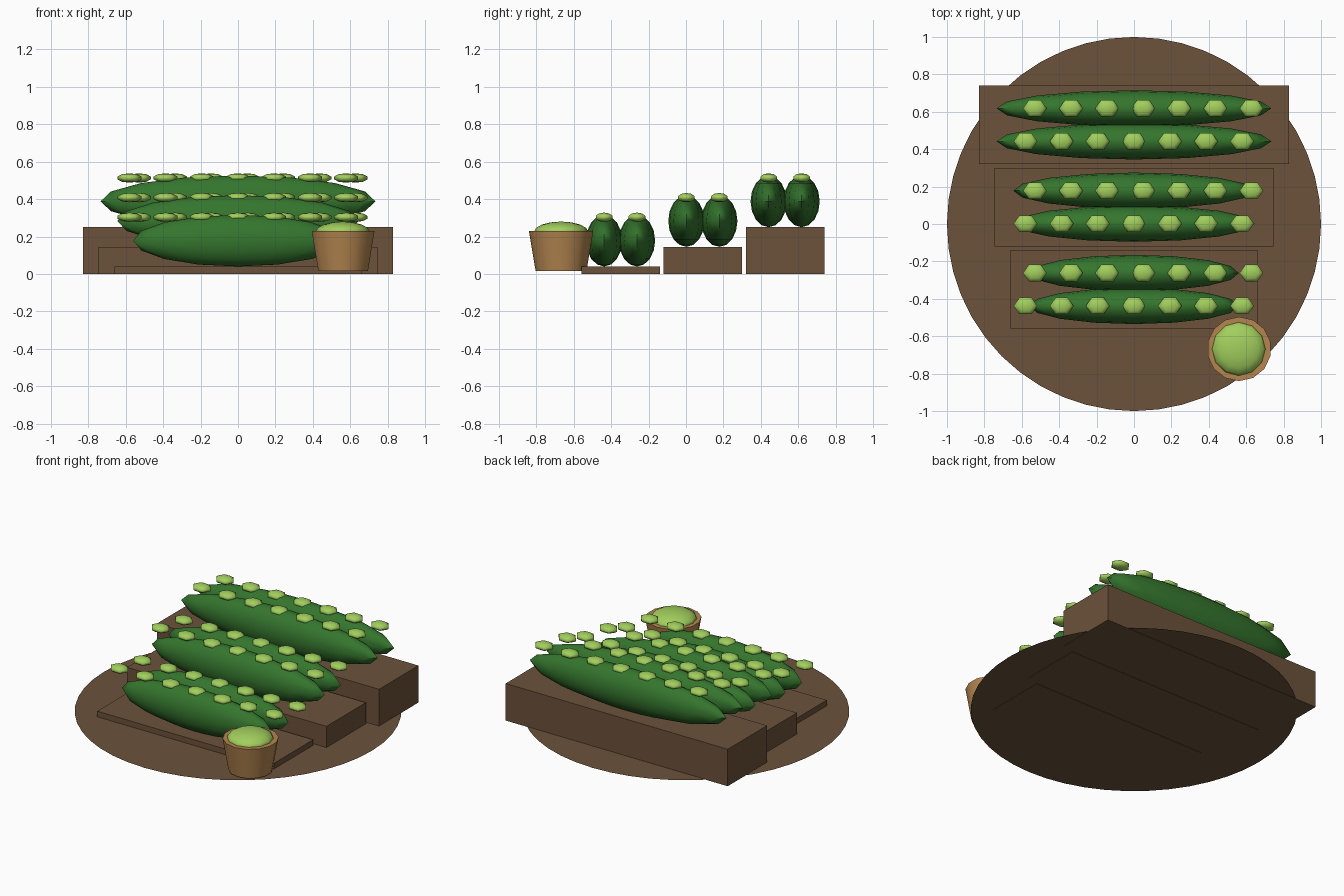
import bpy, bmesh, math
from mathutils import Matrix

cube = bpy.data.objects.get("Cube")
if cube:
    bpy.data.objects.remove(cube)


def material(name, r, g, b):
    m = bpy.data.materials.new(name)
    m.use_nodes = True
    m.diffuse_color = (r, g, b, 1)
    m.node_tree.nodes["Principled BSDF"].inputs["Base Color"].default_value = (r, g, b, 1)
    return m


WOOD = material("brown wood", 0.15, 0.085, 0.043)
LEAF = material("dark green", 0.035, 0.18, 0.027)
BUD = material("light green", 0.36, 0.62, 0.11)
CLAY = material("tan clay", 0.46, 0.24, 0.08)


def finish(bm, name, mat, loc, smooth=None):
    mesh = bpy.data.meshes.new(name)
    bm.to_mesh(mesh)
    bm.free()
    ob = bpy.data.objects.new(name, mesh)
    ob.location = loc
    bpy.context.collection.objects.link(ob)
    mesh.materials.append(mat)
    if smooth:
        bpy.ops.object.select_all(action="DESELECT")
        ob.select_set(True)
        bpy.context.view_layer.objects.active = ob
        bpy.ops.object.shade_smooth_by_angle(angle=math.radians(smooth))
    return ob


def ellipsoid(name, mat, loc, size, sides, rings, turn=0, smooth=60):
    bm = bmesh.new()
    bmesh.ops.create_uvsphere(bm, u_segments=sides, v_segments=rings, radius=1,
                              matrix=Matrix.Diagonal((*size, 1)) @ Matrix.Rotation(turn, 4, "Z"))
    return finish(bm, name, mat, loc, smooth)


def box(name, mat, loc, size):
    bm = bmesh.new()
    bmesh.ops.create_cube(bm, size=1, matrix=Matrix.Diagonal((*size, 1)))
    return finish(bm, name, mat, loc)


# Round ground disc
bm = bmesh.new()
bmesh.ops.create_circle(bm, cap_ends=True, segments=48, radius=1)
finish(bm, "ground_disc", WOOD, (0, 0, 0.002))

# Three stepped planters, each with two hedges carrying a row of buds
steps = [("front", -0.35, 0.04, 0.66, 0.56),
         ("middle", 0.09, 0.145, 0.745, 0.645),
         ("back", 0.53, 0.25, 0.83, 0.735)]
for label, y, top, half, length in steps:
    box(label + "_planter", WOOD, (0, y, top / 2), (half * 2, 0.42, top))
    for side, row in ((-1, "near"), (1, "far")):
        hy = y + side * 0.088
        ellipsoid(f"{label}_{row}_hedge", LEAF, (0, hy, top + 0.138), (length, 0.097, 0.138), 16, 8)
        shift = 0.05 if side > 0 else 0
        for i in range(7):
            ellipsoid(f"{label}_{row}_bud_{i + 1}", BUD,
                      (-0.58 + shift + i * 0.193, hy, top + 0.263),
                      (0.067, 0.054, 0.025), 6, 5, math.pi / 6)

# Clay pot with a rounded plant
bm = bmesh.new()
bmesh.ops.create_cone(bm, cap_ends=True, segments=14, radius1=0.136, radius2=0.172, depth=0.213)
finish(bm, "pot", CLAY, (0.562, -0.668, 0.1225), 40)
ellipsoid("pot_plant", BUD, (0.56, -0.668, 0.225), (0.145, 0.145, 0.055), 12, 8)
